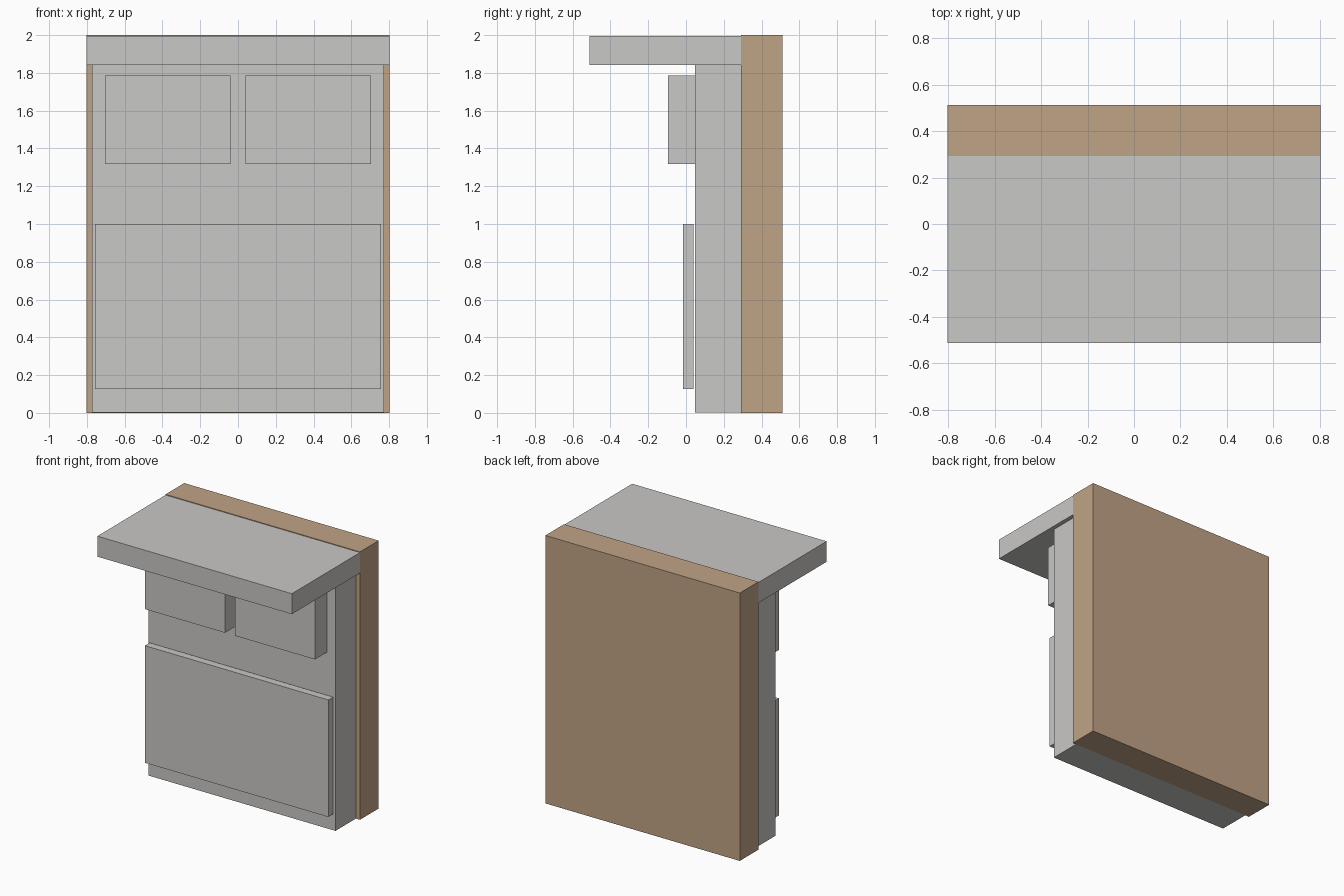
import bpy

if "Cube" in bpy.data.objects:
    bpy.data.objects.remove(bpy.data.objects["Cube"])


def material(name, color):
    m = bpy.data.materials.new(name)
    m.diffuse_color = (*color, 1)
    m.use_nodes = True
    m.node_tree.nodes["Principled BSDF"].inputs["Base Color"].default_value = m.diffuse_color
    return m


GREY = material("light grey", (0.584, 0.578, 0.565))
TAN = material("tan wood", (0.527, 0.371, 0.238))


def box(name, x, y, z, mat):
    """Box from (min, max) pairs along each axis."""
    spans = (x, y, z)
    bpy.ops.mesh.primitive_cube_add(size=1, location=[(a + b) / 2 for a, b in spans])
    ob = bpy.context.object
    ob.name = name
    ob.scale = [b - a for a, b in spans]
    bpy.ops.object.transform_apply(location=False, rotation=False, scale=True)
    ob.data.materials.append(mat)
    return ob


# Bed standing on its foot end: base at the back, headboard at the top
box("bed_base", (-0.803, 0.803), (0.292, 0.512), (0, 2), TAN)
box("mattress", (-0.772, 0.772), (0.048, 0.292), (0.002, 1.842), GREY)
box("headboard", (-0.803, 0.803), (-0.512, 0.292), (1.842, 1.995), GREY)

# Blanket panel
box("blanket", (-0.757, 0.757), (-0.016, 0.04), (0.126, 1.0), GREY)

# Pair of pillows
for side, x in (("left", (-0.703, -0.04)), ("right", (0.04, 0.703))):
    box("pillow_" + side, x, (-0.095, 0.048), (1.318, 1.785), GREY)
